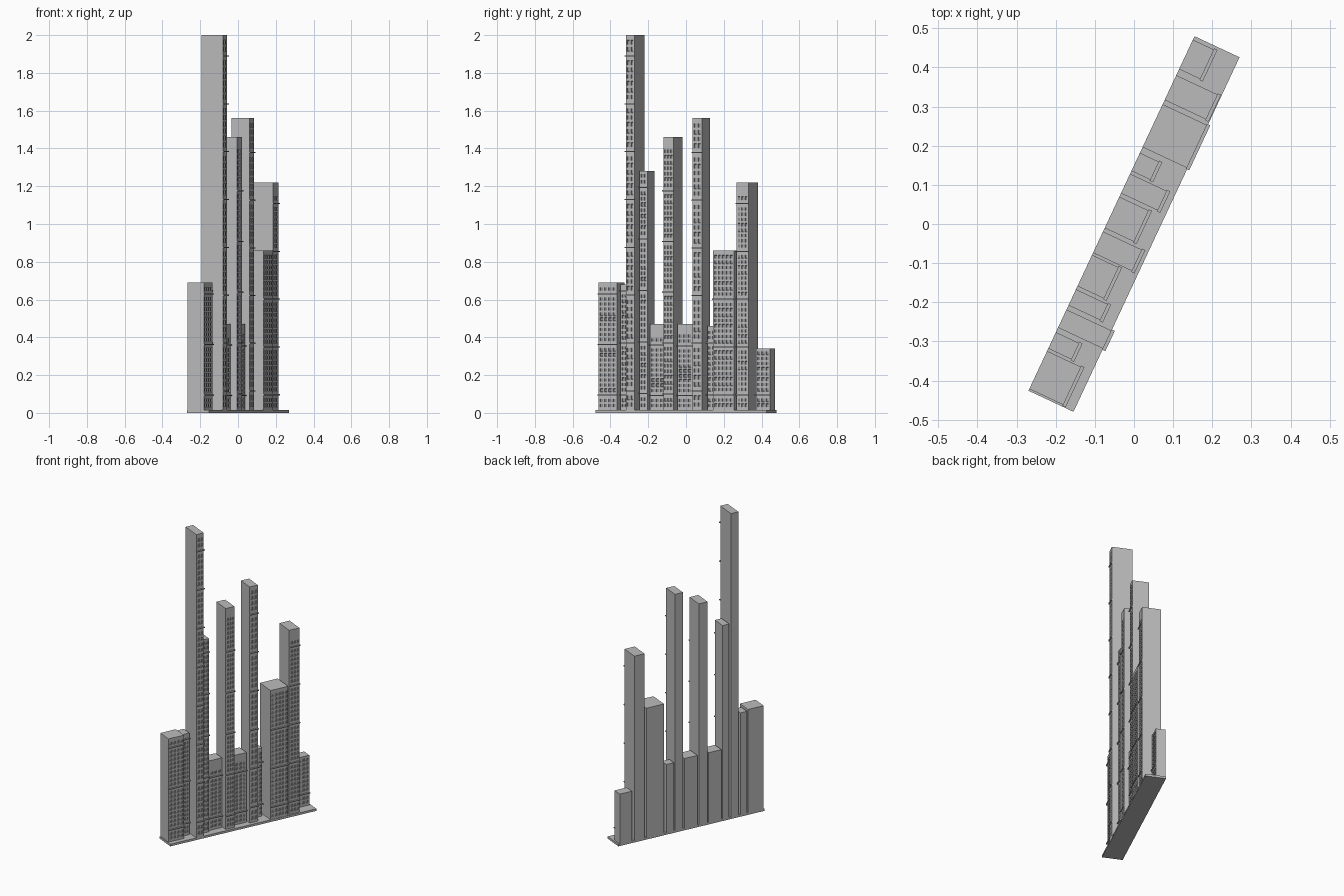
import bpy
import bmesh
import math
from mathutils import Matrix, Vector

default_cube = bpy.data.objects.get("Cube")
if default_cube:
    bpy.data.objects.remove(default_cube, do_unlink=True)

STREET_ANGLE = math.radians(64.9)
STREET_LENGTH = 1.0
STREET_DEPTH = 0.127
BASE_HEIGHT = 0.014


def make_material(name, value):
    material = bpy.data.materials.new(name)
    material.use_nodes = True
    colour = (value, value, value, 1)
    material.diffuse_color = colour
    material.node_tree.nodes["Principled BSDF"].inputs["Base Color"].default_value = colour
    return material


wall_grey = make_material("wall grey", 0.5)
window_grey = make_material("window grey", 0.28)


def finish(bm, name):
    """Turn a street-space mesh into an object set at the street's angle."""
    mesh = bpy.data.meshes.new(name)
    bm.to_mesh(mesh)
    bm.free()
    mesh.materials.append(wall_grey)
    mesh.materials.append(window_grey)
    building = bpy.data.objects.new(name, mesh)
    building.rotation_euler.z = STREET_ANGLE
    bpy.context.collection.objects.link(building)
    return building


def add_box(bm, low, high):
    """Add a box between two opposite corners."""
    low, high = Vector(low), Vector(high)
    placement = Matrix.Translation((low + high) / 2) @ Matrix.Diagonal((*(high - low), 1))
    bmesh.ops.create_cube(bm, size=1, matrix=placement)


def cell_lines(start, end, count, fill):
    """Paired edges of evenly spaced openings."""
    pitch = (end - start) / count
    margin = pitch * (1 - fill) / 2
    lines = []
    for i in range(count):
        lines += [start + i * pitch + margin, start + (i + 1) * pitch - margin]
    return lines


def make_building(name, start, end, depth, height, window_top, columns, floor_height):
    bm = bmesh.new()
    left, right = start - STREET_LENGTH / 2, end - STREET_LENGTH / 2
    back = STREET_DEPTH / 2
    front = back - depth
    window_bottom = BASE_HEIGHT + 0.012
    floors = round((window_top - window_bottom) / floor_height)
    xs = [left, *cell_lines(left + 0.004, right - 0.004, columns, 0.62), right]
    zs = [BASE_HEIGHT, *cell_lines(window_bottom, window_top, floors, 0.62), height]

    # Facade grid, with the openings remembered
    grid = [[bm.verts.new((x, front, z)) for x in xs] for z in zs]
    openings = []
    ledge_every = max(5, round(0.26 / floor_height))
    ledge_floors = [f for f in range(floors) if f % ledge_every == 2]
    for j in range(len(zs) - 1):
        for i in range(len(xs) - 1):
            face = bm.faces.new((grid[j][i], grid[j][i + 1], grid[j + 1][i + 1], grid[j + 1][i]))
            if i % 2 and j % 2 and j // 2 not in ledge_floors:
                openings.append(face)

    # Plain sides, roof and back
    outline = [e for e in bm.edges if e.is_boundary]
    extruded = bmesh.ops.extrude_edge_only(bm, edges=outline)["geom"]
    for vert in (g for g in extruded if isinstance(g, bmesh.types.BMVert)):
        vert.co.y = back
    rim = [e for e in bm.edges if e.is_boundary]
    bmesh.ops.holes_fill(bm, edges=rim, sides=0)
    bmesh.ops.recalc_face_normals(bm, faces=bm.faces[:])

    # Recessed windows
    bmesh.ops.inset_individual(bm, faces=openings, thickness=0.0008, depth=-0.004)
    for face in openings:
        face.material_index = 1

    # Thin floor ledges
    for floor in ledge_floors:
        z = window_bottom + (floor + 0.5) * (window_top - window_bottom) / floors
        add_box(bm, (left - 0.003, front - 0.008, z - 0.003),
                (right + 0.003, front + 0.001, z + 0.003))
    return finish(bm, name)


# Pavement under the whole row
bm = bmesh.new()
add_box(bm, (-STREET_LENGTH / 2, -STREET_DEPTH / 2, 0),
        (STREET_LENGTH / 2, STREET_DEPTH / 2, BASE_HEIGHT))
finish(bm, "pavement")

# Name, start and end along street, depth, height, top of windows, columns, floor height
buildings = [
    ("end_block", .005, .112, .096, .69, .67, 4, .027),
    ("narrow_block", .119, .165, .066, .68, .66, 2, .027),
    ("tallest_tower", .178, .229, .127, 2, 1.98, 2, .036),
    ("slim_tower", .241, .286, .09, 1.28, 1.27, 2, .03),
    ("first_low_block", .295, .383, .075, .47, .4, 3, .027),
    ("middle_tower", .389, .449, .11, 1.46, 1.4, 3, .03),
    ("second_low_block", .459, .547, .083, .47, .42, 3, .027),
    ("second_tower", .557, .612, .104, 1.56, 1.54, 2, .036),
    ("shallow_block", .62, .671, .054, .46, .44, 2, .027),
    ("wide_block", .687, .808, .125, .86, .84, 5, .028),
    ("third_tower", .82, .89, .117, 1.22, 1.15, 3, .028),
    ("far_end_block", .907, .99, .06, .34, .33, 3, .027),
]
for building in buildings:
    make_building(*building)
